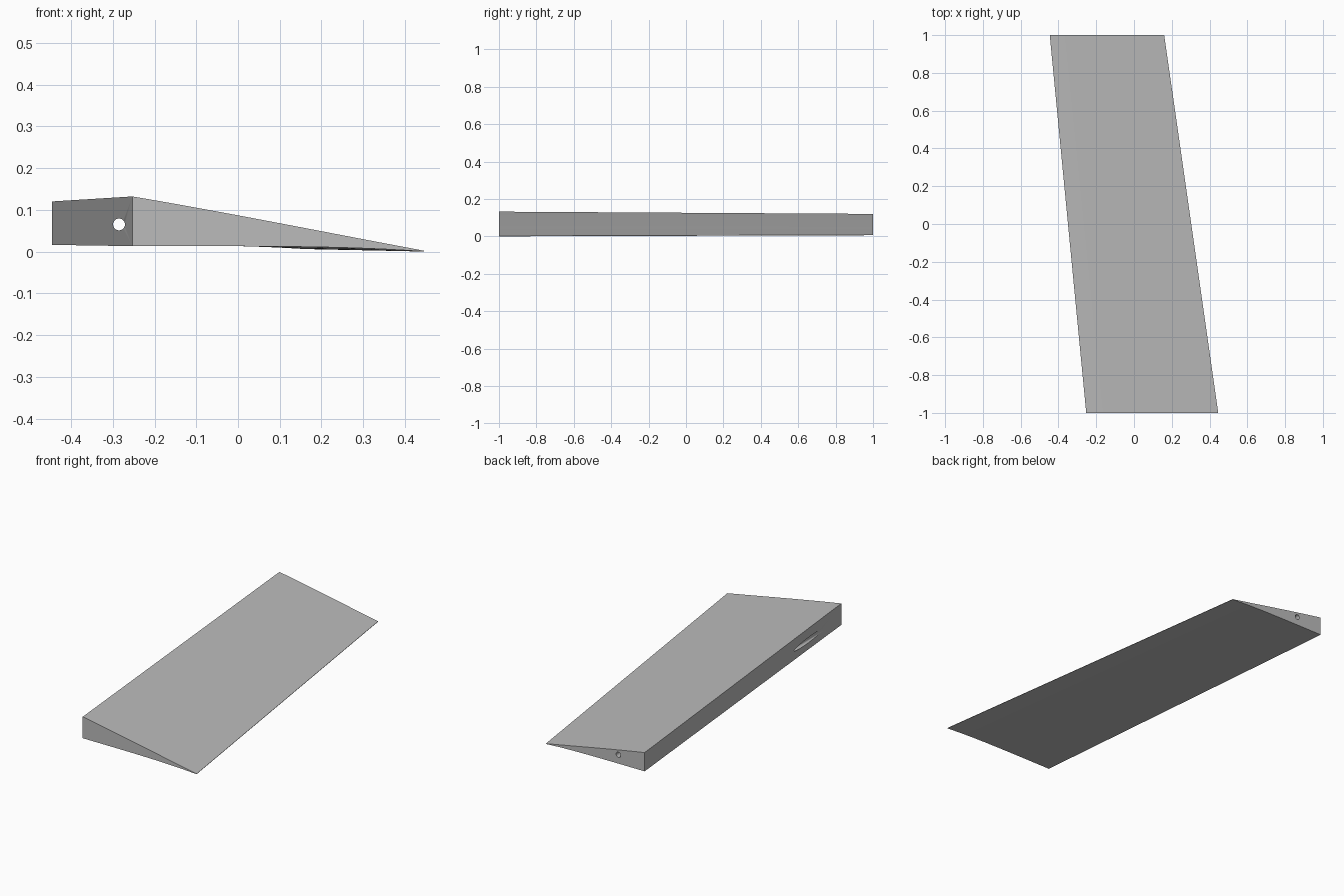
import bpy
import bmesh
import math

if "Cube" in bpy.data.objects:
    bpy.data.objects.remove(bpy.data.objects["Cube"], do_unlink=True)

grey = bpy.data.materials.new("light grey")
colour = (0.5, 0.5, 0.5, 1)
grey.diffuse_color = colour
grey.use_nodes = True
grey.node_tree.nodes["Principled BSDF"].inputs["Base Color"].default_value = colour

STEPS = 16


def section(bm, y, x_front, x_rear, top, bottom, rear):
    """Wedge outline: gently bowed top, underside flat and then drooping to a thin rear edge."""
    chord = x_rear - x_front
    fractions = [i / STEPS for i in range(STEPS + 1)]
    upper = [(f, top + (rear + 0.002 - top) * f + 0.012 * f * (1 - f) ** 2)
             for f in fractions]
    lower = [(f, bottom + (rear - bottom) * f ** 4) for f in reversed(fractions)]
    return [bm.verts.new((x_front + chord * f, y, z)) for f, z in upper + lower]


# Swept, tapered flap body
bm = bmesh.new()
root = section(bm, -1, -0.253, 0.446, 0.132, 0.013, 0.0)
tip = section(bm, 1, -0.446, 0.16, 0.12, 0.016, 0.006)
count = len(root)
for i in range(count):
    j = (i + 1) % count
    bm.faces.new((root[i], root[j], tip[j], tip[i]))
bm.faces.new(root)
bm.faces.new(tip)
bmesh.ops.recalc_face_normals(bm, faces=bm.faces)
mesh = bpy.data.meshes.new("flap_body")
bm.to_mesh(mesh)
bm.free()
flap = bpy.data.objects.new("flap_body", mesh)
bpy.context.collection.objects.link(flap)
mesh.materials.append(grey)

# Hinge rod bore: runs from the tip and breaks out through the thick edge
bpy.ops.mesh.primitive_cylinder_add(vertices=32, radius=0.0142, depth=2.2,
                                    location=(-0.285, 0, 0.065),
                                    rotation=(math.pi / 2, 0, 0))
bore = bpy.context.object
bore.name = "hinge_bore_cutter"
bore.hide_render = True
bore.data.materials.append(grey)

cut = flap.modifiers.new("hinge_bore", "BOOLEAN")
cut.operation = "DIFFERENCE"
cut.solver = "EXACT"
cut.object = bore

bpy.ops.object.select_all(action="DESELECT")
flap.select_set(True)
bpy.context.view_layer.objects.active = flap
bpy.ops.object.modifier_apply(modifier=cut.name)
bpy.data.objects.remove(bore, do_unlink=True)
bpy.ops.object.shade_smooth_by_angle(angle=math.radians(30))
